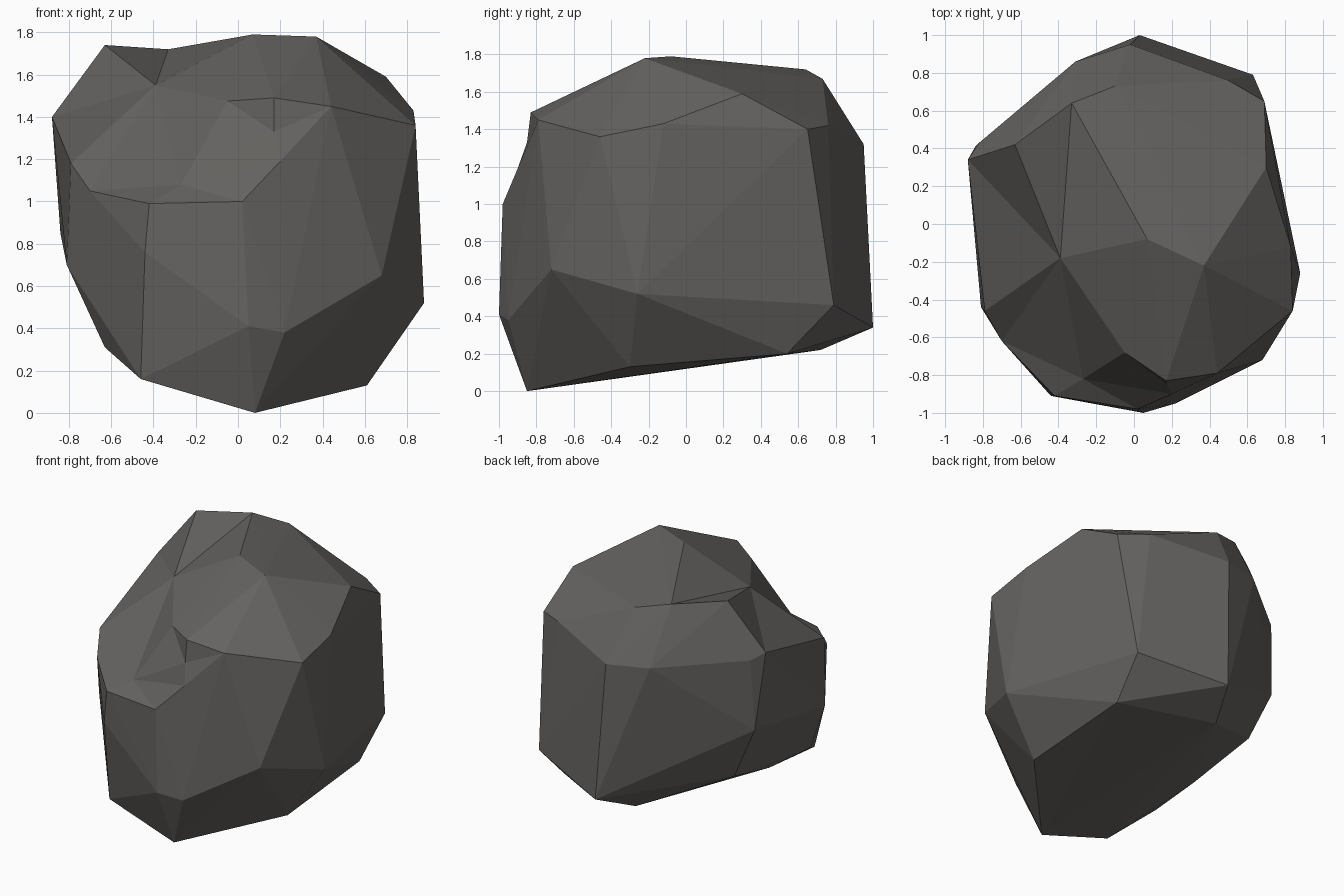
import bpy, bmesh
from mathutils import Vector

if "Cube" in bpy.data.objects:
    bpy.data.objects.remove(bpy.data.objects["Cube"])

# Corner points of the boulder
corners = {
    # crown
    "A": (.07, -.08, 1.79), "B": (.37, -.22, 1.78), "C": (-.39, -.18, 1.55),
    "D": (-.63, .42, 1.74), "E": (-.33, .64, 1.72), "j": (-.10, .73, 1.67),
    "G": (.70, .30, 1.59),
    # right side
    "H": (.83, -.12, 1.43), "I": (.84, -.46, 1.36), "J": (.88, -.26, .52),
    "K": (.68, -.72, .65), "g": (.69, .65, 1.40), "i": (.63, .79, .46),
    # front, with the chipped step
    "N": (.22, -.95, .38), "O": (.05, -1.0, .41), "P": (.02, -.98, 1.0),
    "Q": (.20, -.90, 1.19), "R": (.44, -.79, 1.45), "S": (.17, -.83, 1.49),
    "T": (.17, -.85, 1.33), "U": (-.05, -.68, 1.475), "V": (-.27, -.82, 1.08),
    "W": (-.42, -.91, .99), "r": (-.44, -.91, .76),
    # left side
    "X": (-.70, -.62, 1.05), "Y": (-.79, -.46, 1.18), "F": (-.88, .34, 1.40),
    "a": (-.81, -.44, .70), "b": (-.63, -.53, .31), "c": (-.84, .41, .85),
    "l": (-.82, .43, 1.36), "q": (-.66, .39, .46),
    # back
    "d": (-.02, .95, 1.32), "e": (.03, 1.0, .34), "h": (.50, .76, 1.42),
    "k": (-.31, .86, 1.33),
    # underside
    "L": (.61, -.30, .13), "M": (.08, -.85, 0), "m": (-.10, .72, .22),
    "n": (.60, .54, .20), "o": (-.46, -.82, .16), "p": (-.60, -.10, .32),
}
# Creases that a plain hull would bridge over
creases = ("QI QR RI ST SU SR QT RT UT UV VT VQ VP VW VX VC CU AU AS BS BR BI BH "
           "EC ED EA CD CA FC FD YC XC PQ PW WX XY Ej").split()
creases = {frozenset(c) for c in creases}

# Skin the points: hollow corners are pushed out until the hull reaches them
centre = Vector((0, 0, .9))
true_pos = {n: Vector(p) for n, p in corners.items()}
temp = {n: p.copy() for n, p in true_pos.items()}
for step in range(120):
    bm = bmesh.new()
    vert = {n: bm.verts.new(p) for n, p in temp.items()}
    bmesh.ops.convex_hull(bm, input=list(bm.verts), use_existing_faces=False)
    missed = [n for n, v in vert.items() if not (v.is_valid and v.link_faces)]
    if not missed:
        break
    bm.free()
    for n in missed:
        temp[n] = centre + (temp[n] - centre) * 1.01

# Put the corners back and turn edges to follow the creases
name_of = {v: n for n, v in vert.items() if v.is_valid}
for v, n in name_of.items():
    v.co = true_pos[n]


def crossing_edge(pair):
    for e in bm.edges:
        ends = frozenset(name_of[v] for v in e.verts)
        if len(e.link_faces) != 2 or ends in creases:
            continue
        tips = {name_of[v] for f in e.link_faces for v in f.verts} - ends
        if tips == pair:
            return e


for sweep in range(3):
    for pair in sorted(creases, key=sorted):
        a, b = (vert[n] for n in pair)
        if bm.edges.get((a, b)) is None:
            edge = crossing_edge(pair)
            if edge:
                bmesh.utils.edge_rotate(edge, True)

bmesh.ops.recalc_face_normals(bm, faces=list(bm.faces))
for f in bm.faces:
    f.smooth = False

# Boulder object in one dark grey stone colour
mesh = bpy.data.meshes.new("boulder")
bm.to_mesh(mesh)
bm.free()
stone = bpy.data.materials.new("dark grey stone")
stone.diffuse_color = (.13, .124, .118, 1)
stone.use_nodes = True
stone.node_tree.nodes["Principled BSDF"].inputs["Base Color"].default_value = stone.diffuse_color
mesh.materials.append(stone)
boulder = bpy.data.objects.new("boulder", mesh)
bpy.context.collection.objects.link(boulder)
